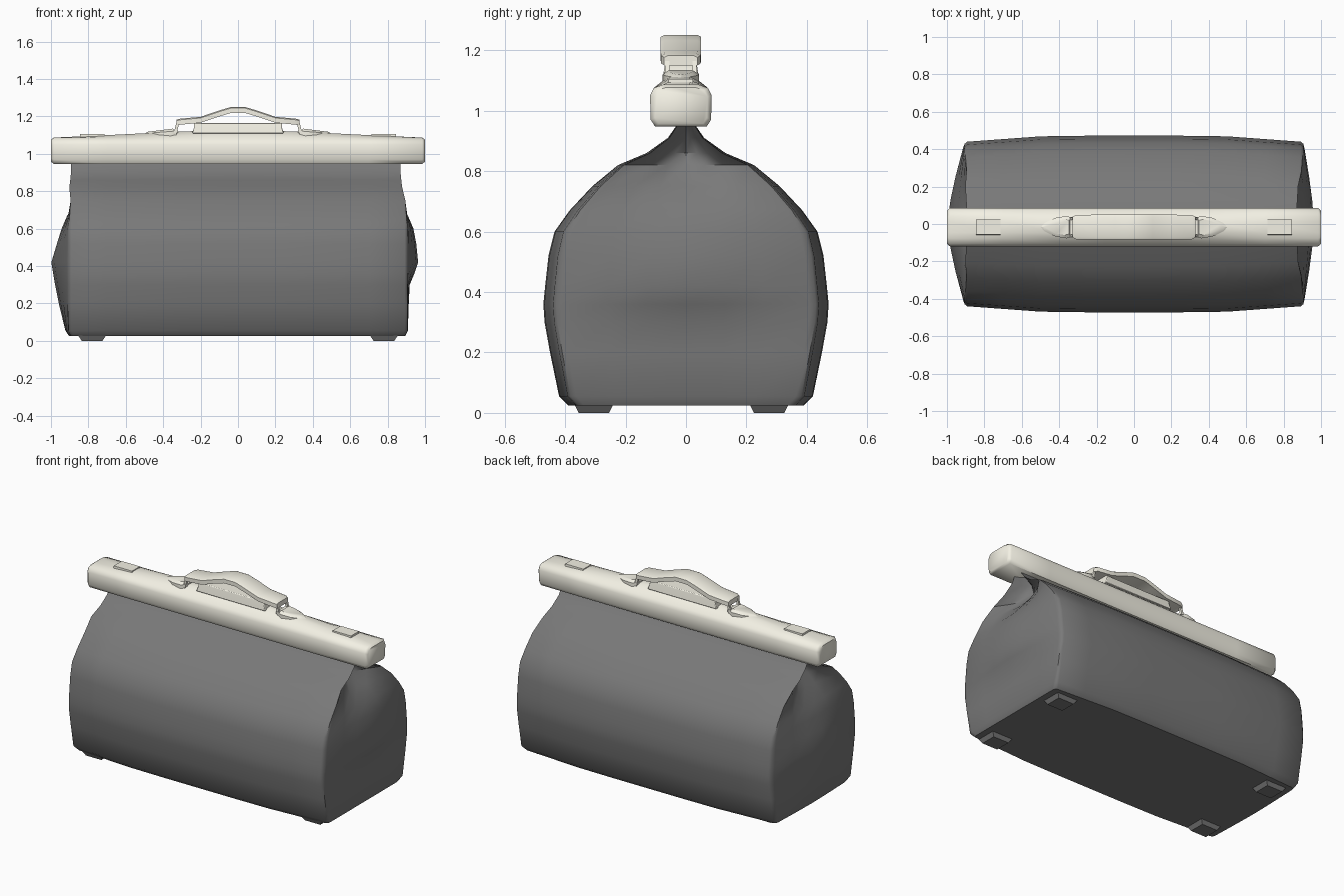
import bpy, bmesh, math

if "Cube" in bpy.data.objects:
    bpy.data.objects.remove(bpy.data.objects["Cube"])

cream = bpy.data.materials.new("cream")
cream.diffuse_color = (0.90, 0.88, 0.78, 1)
cream.use_nodes = True
cream.node_tree.nodes["Principled BSDF"].inputs["Base Color"].default_value = cream.diffuse_color
dark = bpy.data.materials.new("dark_grey")
dark.diffuse_color = (0.19, 0.19, 0.19, 1)
dark.use_nodes = True
dark.node_tree.nodes["Principled BSDF"].inputs["Base Color"].default_value = dark.diffuse_color
YC = -0.017   # centre line of the frame and handle


def finish(name, bm, mat, bevel=0, angle=40, segments=2):
    bmesh.ops.recalc_face_normals(bm, faces=bm.faces)
    me = bpy.data.meshes.new(name)
    bm.to_mesh(me)
    bm.free()
    ob = bpy.data.objects.new(name, me)
    bpy.context.collection.objects.link(ob)
    me.materials.append(mat)
    if bevel:
        mod = ob.modifiers.new("bevel", 'BEVEL')
        mod.width, mod.segments, mod.limit_method = bevel, segments, 'ANGLE'
    bpy.ops.object.select_all(action='DESELECT')
    ob.select_set(True)
    bpy.context.view_layer.objects.active = ob
    bpy.ops.object.shade_smooth_by_angle(angle=math.radians(angle))
    return ob


def loft(name, rings, mat, **kw):
    """Skin equal-length closed rings of points and cap both ends."""
    bm = bmesh.new()
    rows = [[bm.verts.new(p) for p in r] for r in rings]
    n = len(rows[0])
    for a, b in zip(rows, rows[1:]):
        for i in range(n):
            bm.faces.new((a[i], a[(i + 1) % n], b[(i + 1) % n], b[i]))
    bm.faces.new(rows[0])
    bm.faces.new(rows[-1])
    return finish(name, bm, mat, **kw)


def rect(x0, x1, y0, y1, z):
    return [(x0, y0, z), (x1, y0, z), (x1, y1, z), (x0, y1, z)]


# Leather bag: horizontal loops with puffed ends that tuck in below the frame
# level: z, half depth, half length, right and left end bulge (negative = gusset fold)
levels = [(.025, .39, .89, 0, .01), (.055, .42, .905, 0, .015), (.2, .45, .905, .005, .05),
          (.3, .468, .905, .01, .07), (.36, .472, .905, .035, .08), (.42, .466, .905, .055, .09),
          (.52, .455, .905, .045, .06), (.6, .435, .905, .03, .035), (.67, .385, .90, .005, .01),
          (.75, .31, .895, -.055, -.05), (.82, .225, .89, -.11, -.1), (.86, .13, .885, -.13, -.13),
          (.91, .06, .88, -.11, -.11), (.96, .025, .88, -.04, -.04)]
xs = [-1, -.985, -.78, -.55, -.28, 0, .28, .55, .78, .985, 1]
ts = [-.95, -.6, -.3, 0, .3, .6, .95]


def bag_loop(z, w, l, right, left):
    def depth(u):
        return w * (1 - 0.07 * max(0, abs(u) - .5) / .5 - (.02 if abs(u) == 1 else 0))
    lean = .012 if z > .8 else 0    # the top sits slightly to the left
    front = [(u * l - lean, -depth(u), z) for u in xs]
    end = [(l + .003 - lean + right * (1 - abs(t) ** 1.4), t * w * .91, z) for t in ts]
    back = [(u * l - lean, depth(u), z) for u in reversed(xs)]
    other = [(-l - .003 - lean - left * (1 - abs(t) ** 1.4), -t * w * .91, z) for t in ts]
    return front + end + back + other


loft("bag_body", [bag_loop(*v) for v in levels], dark, angle=42)

# Feet
for sx in (-1, 1):
    for sy in (-1, 1):
        cx, cy = sx * .78, sy * .29 - .015
        loft("foot", [rect(cx - .055, cx + .055, cy - .05, cy + .05, 0),
                      rect(cx - .075, cx + .075, cy - .065, cy + .065, .03)], dark)

# Clasp frame: chamfered bar with a top that swells toward the middle
section = [(-.085, .947), (.085, .947), (.1, .97), (.102, 1.05), (.09, 1.075), (.06, None),
           (.03, None), (-.03, None), (-.06, None), (-.09, 1.075), (-.102, 1.05), (-.1, .97)]
frame = []
for x, top, s in [(-1, 1.085, .86), (-.985, 1.087, 1), (-.7, 1.1, 1), (-.4, 1.115, 1), (-.15, 1.125, 1),
                  (.15, 1.125, 1), (.4, 1.115, 1), (.7, 1.1, 1), (.985, 1.087, 1), (1, 1.085, .86)]:
    ring = []
    for y, z in section:
        if z is None:
            z = top if abs(y) < .05 else 1.085 + (top - 1.085) * .35
        ring.append((x, YC + y * s, 1.02 + (z - 1.02) * s))
    frame.append(ring)
loft("clasp_frame", frame, cream, angle=50)

# Name plate block under the handle
loft("handle_plate", [rect(-.245, .245, YC - .06, YC + .06, 1.11),
                      rect(-.235, .235, YC - .055, YC + .055, 1.14),
                      rect(-.235, .235, YC - .05, YC + .05, 1.165)], cream, bevel=.004)

# Handle: arched strap swept along x
path = [(-.33, 1.162, .055), (-.31, 1.168, .065), (-.2, 1.178, .067), (-.1, 1.212, .067), (-.04, 1.23, .067),
        (.04, 1.23, .067), (.1, 1.212, .067), (.2, 1.178, .067), (.31, 1.168, .065), (.33, 1.162, .055)]
loft("handle", [[(x, YC - w, z - .012), (x, YC + w, z - .012), (x, YC + w, z + .014),
                 (x, YC + w - .012, z + .02), (x, YC - w + .012, z + .02), (x, YC - w, z + .014)]
                for x, z, w in path], cream, angle=35)

for s in (-1, 1):
    # Hinged lock pads
    loft("lock_pad", [rect(s * .78 - .067, s * .78 + .067, YC - .042, YC + .042, 1.07),
                      rect(s * .78 - .065, s * .78 + .065, YC - .04, YC + .04, 1.105)], cream)
    # Leaf-shaped handle mounts
    leaf = [(.335, -.052), (.36, -.06), (.42, -.05), (.48, -.022), (.5, 0),
            (.48, .022), (.42, .05), (.36, .06), (.335, .052)]
    loft("handle_mount",
         [[(s * x, YC + y, 1.09) for x, y in leaf],
          [(s * x, YC + y, 1.122 - (x - .335) * .08) for x, y in leaf],
          [(s * (.4 + (x - .4) * .8), YC + y * .7, 1.135 - (x - .335) * .1) for x, y in leaf]],
         cream, angle=35)
    # Link ring between mount and handle: two posts and a bar
    for y in (-.045, .045):
        loft("link_post", [rect(s * .338 - .008, s * .338 + .008, YC + y - .007, YC + y + .007, 1.1),
                           rect(s * .322 - .008, s * .322 + .008, YC + y - .007, YC + y + .007, 1.165)], cream)
    loft("link_bar", [rect(s * .332 - .01, s * .332 + .01, YC - .055, YC + .055, 1.112),
                      rect(s * .332 - .01, s * .332 + .01, YC - .055, YC + .055, 1.128)], cream)
